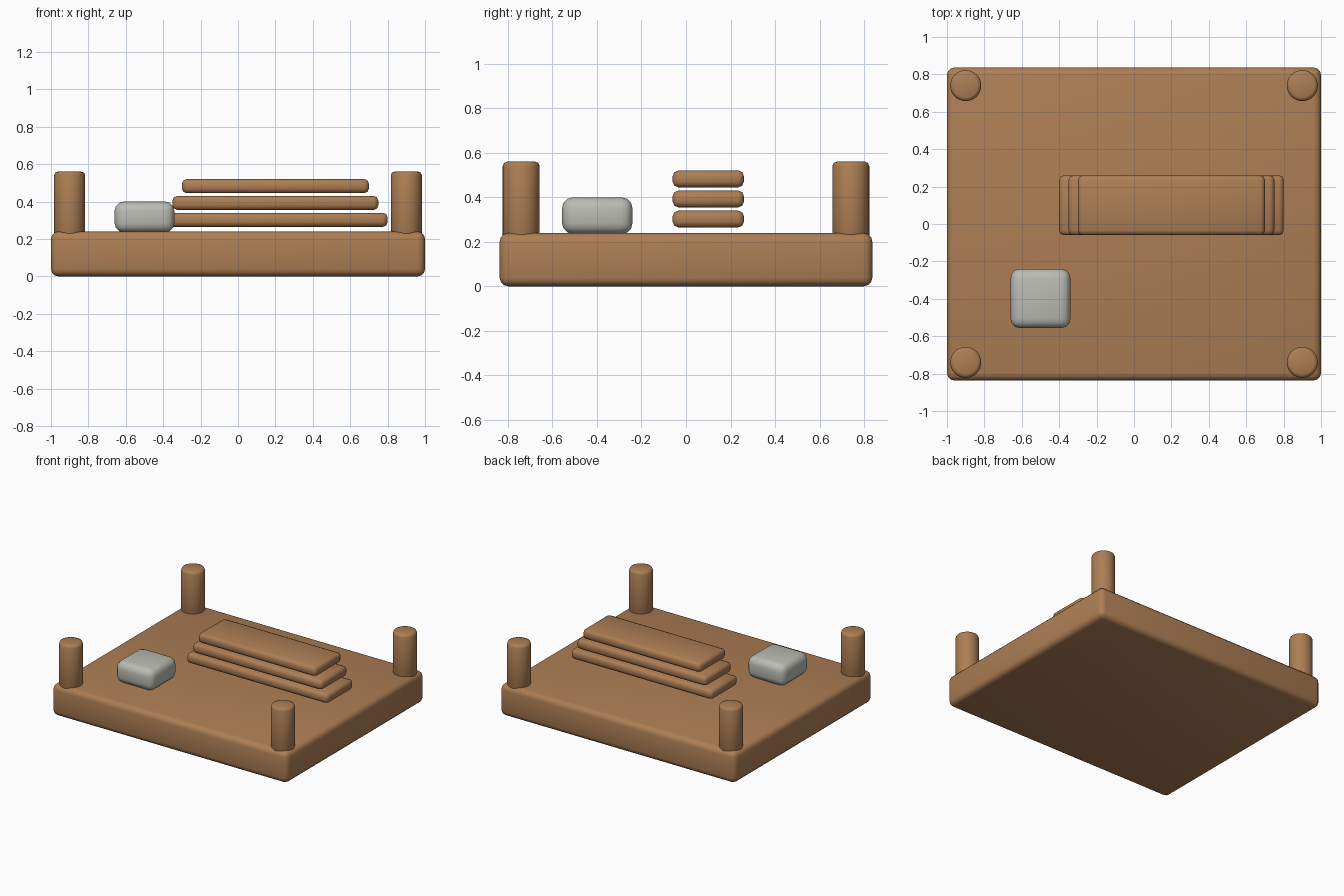
import bpy, math

if "Cube" in bpy.data.objects:
    bpy.data.objects.remove(bpy.data.objects["Cube"])


def material(name, rgb):
    m = bpy.data.materials.new(name)
    m.diffuse_color = (*rgb, 1)
    m.use_nodes = True
    m.node_tree.nodes["Principled BSDF"].inputs["Base Color"].default_value = m.diffuse_color
    return m


wood = material("warm_wood", (0.42, 0.21, 0.09))
stone = material("pale_stone", (0.50, 0.50, 0.46))


def finish(ob, name, mat, width, segments):
    """Name, colour, round the edges and shade smooth."""
    ob.name = name
    ob.data.materials.append(mat)
    bpy.ops.object.transform_apply(location=False, rotation=False, scale=True)
    bev = ob.modifiers.new("rounded_edges", 'BEVEL')
    bev.width, bev.segments = width, segments
    bev.limit_method = 'ANGLE'
    bev.angle_limit = math.radians(40)
    bpy.ops.object.modifier_apply(modifier=bev.name)
    bpy.ops.object.shade_smooth_by_angle(angle=math.radians(50))
    return ob


def box(name, x, y, z, mat, width, segments):
    """Rounded box from (min, max) ranges."""
    bpy.ops.mesh.primitive_cube_add(size=1, location=[sum(r) / 2 for r in (x, y, z)])
    ob = bpy.context.object
    ob.scale = [r[1] - r[0] for r in (x, y, z)]
    return finish(ob, name, mat, width, segments)


# Base slab
box("base_slab", (-1, 1), (-0.837, 0.837), (0, 0.24), wood, 0.04, 3)

# Corner posts
for sx, side in ((-1, "left"), (1, "right")):
    for sy, end in ((-1, "front"), (1, "back")):
        bpy.ops.mesh.primitive_cylinder_add(vertices=32, radius=0.083, depth=0.36,
                                            location=(sx * 0.9, sy * 0.74, 0.38))
        finish(bpy.context.object, f"{end}_{side}_post", wood, 0.02, 2)

# Stack of three planks, each shorter than the one below
for i in range(3):
    z = 0.265 + 0.09 * i
    box(f"plank_{i + 1}", (-0.4 + 0.05 * i, 0.8 - 0.05 * i), (-0.06, 0.26),
        (z, z + 0.075), wood, 0.025, 2)

# Stone block
box("stone_block", (-0.66, -0.34), (-0.557, -0.24), (0.235, 0.4), stone, 0.05, 3)
